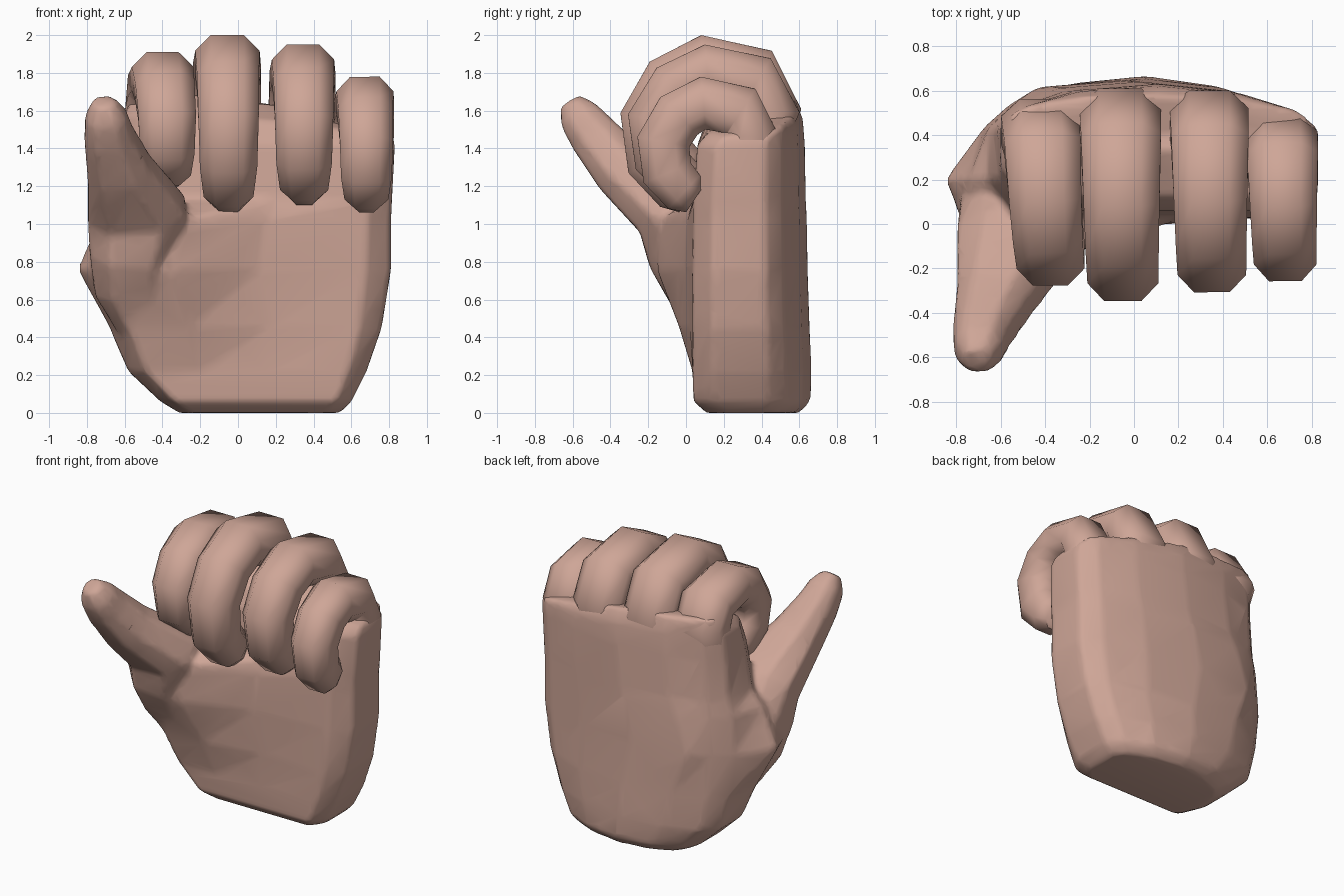
import bpy, bmesh, math
from mathutils import Vector

if "Cube" in bpy.data.objects:
    bpy.data.objects.remove(bpy.data.objects["Cube"])

skin = bpy.data.materials.new("skin")
skin.diffuse_color = (0.62, 0.38, 0.31, 1)
skin.use_nodes = True
skin.node_tree.nodes["Principled BSDF"].inputs["Base Color"].default_value = skin.diffuse_color


def select(obs):
    bpy.ops.object.select_all(action='DESELECT')
    for o in obs:
        o.select_set(True)
    bpy.context.view_layer.objects.active = obs[0]


def loft(name, rings, angle=50):
    """Skin a list of equal-length point rings and cap both ends."""
    bm = bmesh.new()
    vr = [[bm.verts.new(p) for p in r] for r in rings]
    n = len(vr[0])
    for a, b in zip(vr, vr[1:]):
        for i in range(n):
            j = (i + 1) % n
            bm.faces.new((a[i], a[j], b[j], b[i]))
    bm.faces.new(vr[0][::-1])
    bm.faces.new(vr[-1])
    bmesh.ops.recalc_face_normals(bm, faces=bm.faces)
    me = bpy.data.meshes.new(name)
    bm.to_mesh(me)
    bm.free()
    ob = bpy.data.objects.new(name, me)
    bpy.context.collection.objects.link(ob)
    me.materials.append(skin)
    select([ob])
    bpy.ops.object.shade_smooth_by_angle(angle=math.radians(angle))
    return ob


def tube(name, pts, sizes):
    """Octagonal tube along a path; sizes are (half width, half depth)."""
    octagon = [(1, -.45), (1, .45), (.52, 1), (-.52, 1),
               (-1, .45), (-1, -.45), (-.52, -1), (.52, -1)]
    pts = [Vector(p) for p in pts]
    rings = []
    for i, (c, (w, d)) in enumerate(zip(pts, sizes)):
        t = (pts[min(i + 1, len(pts) - 1)] - pts[max(i - 1, 0)]).normalized()
        side = (Vector((1, 0, 0)) - t * t.x).normalized()
        up = t.cross(side)
        rings.append([c + side * w * a + up * d * b for a, b in octagon])
    return loft(name, rings, 60)


# Palm: stacked sections (z, left, right, front, back, bulge toward the thumb)
sections = [
    (0.0, -0.31, 0.54, 0.11, 0.60, 0), (0.06, -0.41, 0.60, 0.04, 0.66, 0),
    (0.22, -0.58, 0.68, 0.035, 0.665, 0), (0.45, -0.68, 0.76, 0.035, 0.655, 0.07),
    (0.76, -0.85, 0.81, 0.035, 0.645, 0.19), (1.03, -0.74, 0.81, 0.04, 0.64, 0.17),
    (1.13, -0.66, 0.815, 0.04, 0.635, 0), (1.42, -0.61, 0.83, 0.06, 0.63, 0),
    (1.58, -0.60, 0.82, 0.12, 0.62, 0), (1.70, -0.55, 0.76, 0.34, 0.58, 0)]
rings = []
for z, l, r, f, b, g in sections:
    d = b - f
    k = max(0, -l - 0.62) * 0.45
    prof = [(0.07, f - g * .8), (0.3, f - g), (0.58, f - g * .2), (0.92, f),
            (1, f + d * .17), (1, b - d * .36), (0.93, b - d * .21), (0.75, b - d * .07),
            (0.5, b), (0.25, b - d * .05), (0.07 + k, b - d * .18),
            (k, b - d * .35), (0, f + d * .27)]
    drop = max(0, (z - 1.42) * 0.7)
    rings.append([(l + (r - l) * u, y, z - drop * u * u) for u, y in prof])
palm = loft("palm", rings)

# Thumb, rising out of the fleshy base
thumb = tube("thumb",
     [(-0.50, 0.16, 0.50), (-0.56, 0.09, 0.68), (-0.565, 0.01, 0.86),
      (-0.535, -0.09, 1.07), (-0.63, -0.34, 1.29), (-0.685, -0.49, 1.47),
      (-0.70, -0.565, 1.57), (-0.71, -0.615, 1.65)],
     [(0.15, 0.17), (0.20, 0.20), (0.22, 0.22),
      (0.26, 0.19), (0.17, 0.155), (0.13, 0.13), (0.11, 0.11), (0.06, 0.06)])

# Fuse palm and thumb into one soft, coarse body
select([palm, thumb])
bpy.ops.object.join()
palm.name = "palm_and_thumb"
m = palm.modifiers.new("fuse", 'REMESH')
m.mode = 'VOXEL'
m.voxel_size = 0.022
m = palm.modifiers.new("soften", 'SMOOTH')
m.factor = 0.5
m.iterations = 5
m = palm.modifiers.new("coarse", 'DECIMATE')
m.ratio = 0.1
for m in list(palm.modifiers):
    if m.type in {'REMESH', 'SMOOTH', 'DECIMATE'}:
        bpy.ops.object.modifier_move_to_index(modifier=m.name, index=0)
        bpy.ops.object.modifier_apply(modifier=m.name)
bpy.ops.object.shade_smooth_by_angle(angle=math.radians(60))

# Fingers: one curled path, fitted to each finger's own extents
curl = [(0.37, 1.30), (0.46, 1.60), (0.37, 1.79), (0.09, 1.85), (-0.09, 1.75),
        (-0.205, 1.55), (-0.175, 1.31), (-0.05, 1.165), (0.03, 1.11)]
scale = [(1.0, 0.8), (1.18, 1.0), (1.16, 1.0), (1.1, 1.0), (1.06, 1.0),
         (1.03, 1), (0.98, 0.97), (0.85, 0.87), (0.55, 0.6)]
# name, knuckle x, tip x, half width, half depth, back y, front y, top z, tip z
fingers = [
    ("index_finger", -0.435, -0.375, 0.148, 0.14, 0.57, -0.28, 1.91, 1.17),
    ("middle_finger", -0.065, -0.05, 0.155, 0.15, 0.62, -0.35, 2.00, 1.05),
    ("ring_finger", 0.335, 0.35, 0.15, 0.145, 0.61, -0.31, 1.95, 1.09),
    ("little_finger", 0.66, 0.68, 0.137, 0.14, 0.50, -0.26, 1.78, 1.04)]
for name, xa, xb, w, d, back, front, top, tip in fingers:
    pts = []
    for i, (y, z) in enumerate(curl):
        fy = (y + 0.205) / 0.675
        fz = (z - 1.18) / 0.67
        pts.append((xa + (xb - xa) * min(1, i / 5),
                    front + d + fy * (back - front - 2 * d),
                    tip + d + fz * (top - tip - 2 * d)))
    tube(name, pts, [(w * a, d * b) for a, b in scale])
